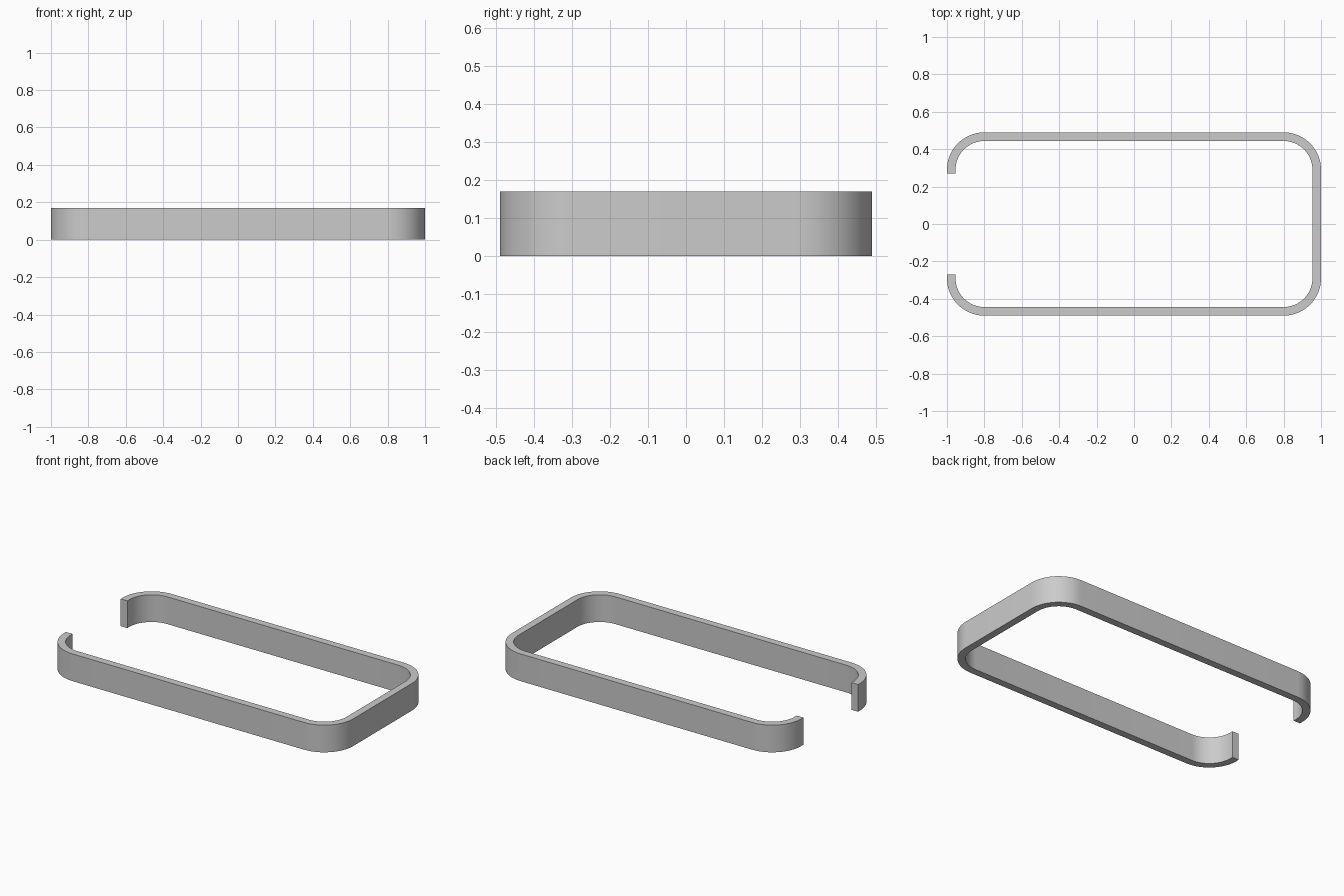
import bpy, bmesh
from math import cos, sin, pi

cube = bpy.data.objects.get("Cube")
if cube:
    bpy.data.objects.remove(cube, do_unlink=True)

HALF_X, HALF_Y, HEIGHT = 1.0, 0.49, 0.17
WALL, RADIUS, END_Y, STEPS = 0.046, 0.2, 0.27, 16


def outline(inset):
    """Open rounded rectangle, from the front end round to the back end."""
    r = RADIUS - inset
    cx, cy = HALF_X - RADIUS, HALF_Y - RADIUS
    pts = [(-HALF_X + inset, -END_Y)]
    corners = [(-cx, -cy, pi), (cx, -cy, 1.5 * pi), (cx, cy, 0), (-cx, cy, 0.5 * pi)]
    for x, y, start in corners:
        for i in range(STEPS + 1):
            a = start + 0.5 * pi * i / STEPS
            pts.append((x + r * cos(a), y + r * sin(a)))
    pts.append((-HALF_X + inset, END_Y))
    return pts


# Band: four-sided wall section swept along the outline, capped at both ends
bm = bmesh.new()
rings = []
for (ox, oy), (ix, iy) in zip(outline(0), outline(WALL)):
    section = [(ox, oy, 0), (ox, oy, HEIGHT), (ix, iy, HEIGHT), (ix, iy, 0)]
    rings.append([bm.verts.new(p) for p in section])
for a, b in zip(rings, rings[1:]):
    for k in range(4):
        n = (k + 1) % 4
        bm.faces.new((a[k], b[k], b[n], a[n]))
bm.faces.new(rings[0])
bm.faces.new(rings[-1][::-1])
bmesh.ops.recalc_face_normals(bm, faces=bm.faces)
mesh = bpy.data.meshes.new("open_band")
bm.to_mesh(mesh)
bm.free()
band = bpy.data.objects.new("open_band", mesh)
bpy.context.collection.objects.link(band)

# Plain grey
grey = bpy.data.materials.new("light_grey")
grey.use_nodes = True
colour = (0.6, 0.6, 0.6, 1)
grey.diffuse_color = colour
grey.node_tree.nodes["Principled BSDF"].inputs["Base Color"].default_value = colour
mesh.materials.append(grey)

# Smooth corners, sharp rims
bpy.ops.object.select_all(action="DESELECT")
band.select_set(True)
bpy.context.view_layer.objects.active = band
bpy.ops.object.shade_smooth_by_angle(angle=pi / 6)
